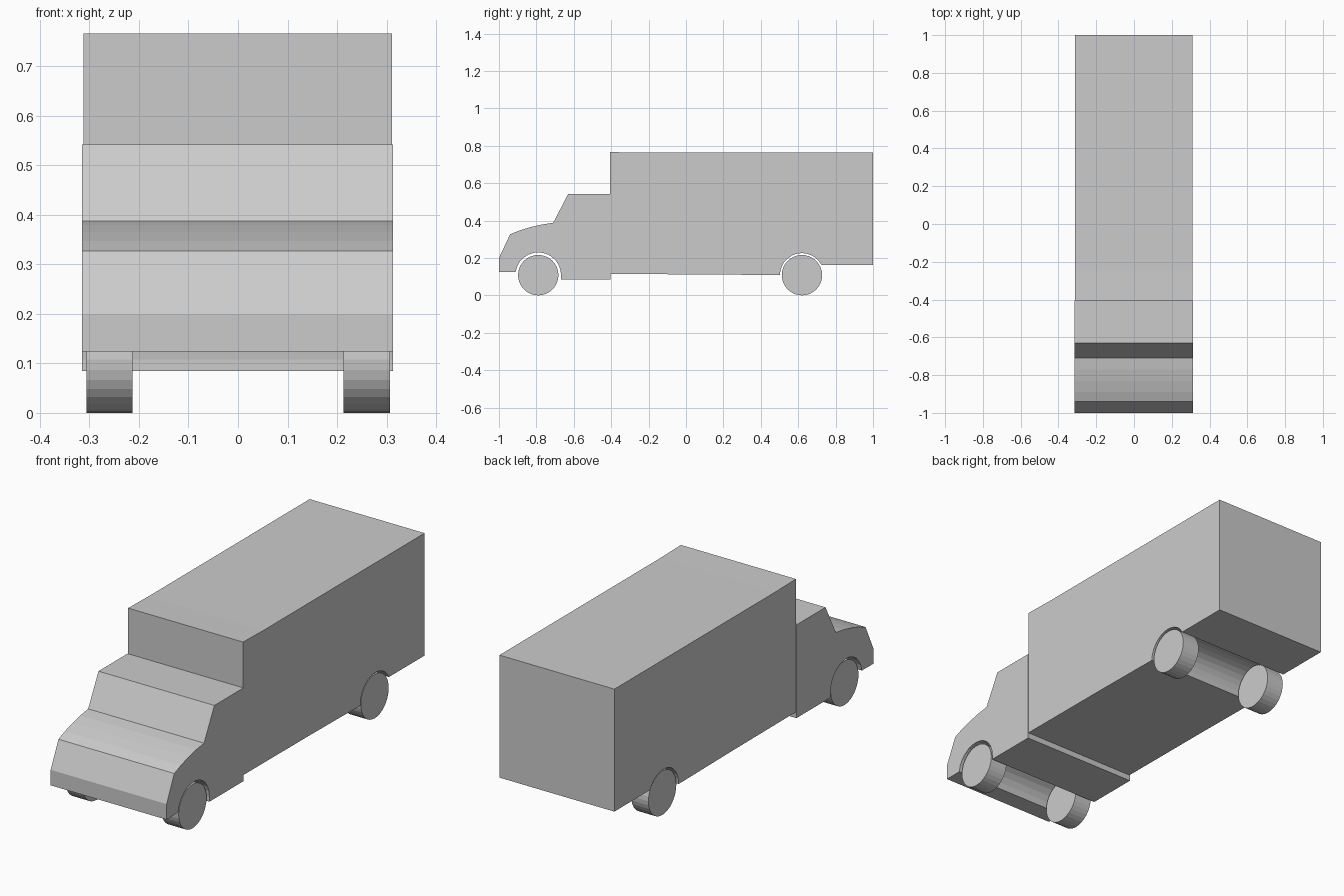
import bpy, bmesh
from math import sin, cos, pi, radians

if "Cube" in bpy.data.objects:
    bpy.data.objects.remove(bpy.data.objects["Cube"])

WHEEL_R, WHEEL_Z = 0.108, 0.108
FRONT_Y, REAR_Y = -0.79, 0.62


def arc(cy, cz, r, start, end, n=12):
    """Points (y, z) along a wheel arch, angles in degrees."""
    angles = [radians(start + (end - start) * i / n) for i in range(n + 1)]
    return [(cy + r * cos(a), cz + r * sin(a)) for a in angles]


def extrude_x(name, profile, x0, x1):
    """Closed solid from a (y, z) profile swept between two x positions."""
    bm = bmesh.new()
    face = bm.faces.new([bm.verts.new((x0, y, z)) for y, z in profile])
    res = bmesh.ops.extrude_face_region(bm, geom=[face], use_keep_orig=True)
    verts = [g for g in res["geom"] if isinstance(g, bmesh.types.BMVert)]
    bmesh.ops.translate(bm, verts=verts, vec=(x1 - x0, 0, 0))
    bmesh.ops.recalc_face_normals(bm, faces=bm.faces[:])
    mesh = bpy.data.meshes.new(name)
    bm.to_mesh(mesh)
    bm.free()
    obj = bpy.data.objects.new(name, mesh)
    bpy.context.collection.objects.link(obj)
    return obj


# Cab with sloped nose, curved hood, windscreen and front wheel arch
cab = [(-1, 0.124), (-1, 0.2), (-0.94, 0.327), (-0.89, 0.347), (-0.83, 0.365),
       (-0.77, 0.379), (-0.71, 0.388), (-0.63, 0.542), (-0.405, 0.542),
       (-0.405, 0.085), (-0.668, 0.085)]
cab += arc(FRONT_Y, WHEEL_Z, 0.122, 0, 172)
extrude_x("cab", cab, -0.315, 0.313)

# Cargo box with rear wheel arch
box = [(-0.405, 0.114), (-0.405, 0.766), (-0.25, 0.763), (1, 0.763),
       (1, 0.163)]
box += arc(REAR_Y, WHEEL_Z, 0.118, 28, 180)
box += [(0.12, 0.112)]
extrude_x("cargo_box", box, -0.312, 0.311)

# Four wheels
for end, cy in (("front", FRONT_Y), ("rear", REAR_Y)):
    for side, x0, x1 in (("left", 0.213, 0.307), ("right", -0.306, -0.213)):
        circle = arc(cy, WHEEL_Z, WHEEL_R, -90, 270, 32)[:-1]
        extrude_x(f"{end}_{side}_wheel", circle, x0, x1)
